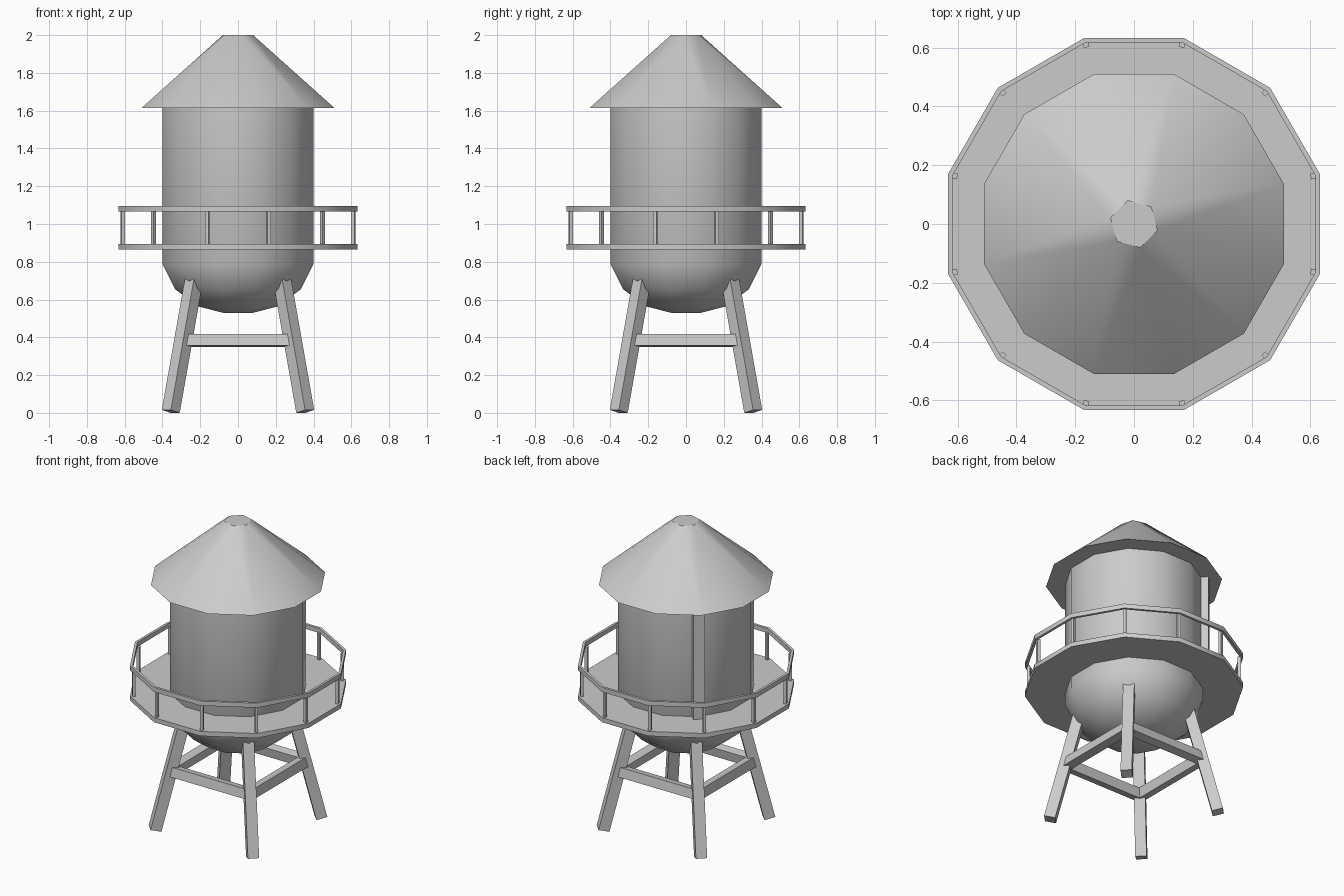
import bpy, bmesh, math
from mathutils import Vector, Matrix

if "Cube" in bpy.data.objects:
    bpy.data.objects.remove(bpy.data.objects["Cube"])

# Single flat grey paint
GREY = (0.6, 0.6, 0.6, 1)
paint = bpy.data.materials.new("grey_paint")
paint.use_nodes = True
paint.diffuse_color = GREY
paint.node_tree.nodes["Principled BSDF"].inputs["Base Color"].default_value = GREY

SIDES = 12
STEP = math.tau / SIDES
FLAT = math.cos(STEP / 2)  # flat-to-corner ratio


def finish(bm, name):
    bmesh.ops.recalc_face_normals(bm, faces=bm.faces)
    mesh = bpy.data.meshes.new(name)
    bm.to_mesh(mesh)
    bm.free()
    obj = bpy.data.objects.new(name, mesh)
    bpy.context.collection.objects.link(obj)
    mesh.materials.append(paint)
    bpy.ops.object.select_all(action="DESELECT")
    obj.select_set(True)
    bpy.context.view_layer.objects.active = obj
    bpy.ops.object.shade_smooth_by_angle(angle=math.radians(35))
    return obj


def ring(bm, apothem, z, first=0, skip=1):
    r = apothem / FLAT
    angles = [(k + 0.5) * STEP for k in range(first, SIDES, skip)]
    return [bm.verts.new((r * math.cos(a), r * math.sin(a), z)) for a in angles]


def lathe(name, profile, closed=False):
    """Twelve-sided body from (flat radius, height) points."""
    bm = bmesh.new()
    rings = [ring(bm, r, z) for r, z in profile]
    pairs = list(zip(rings, rings[1:]))
    if closed:
        pairs.append((rings[-1], rings[0]))
    else:
        bm.faces.new(rings[0])
        bm.faces.new(rings[-1])
    for a, b in pairs:
        for i in range(SIDES):
            j = (i + 1) % SIDES
            bm.faces.new((a[i], a[j], b[j], b[i]))
    return finish(bm, name)


def beam(name, start, end, side, width, depth):
    """Box from start to end; side is the direction its depth points to."""
    start, end = Vector(start), Vector(end)
    along = (end - start).normalized()
    out = Vector(side)
    out = (out - along * out.dot(along)).normalized()
    across = along.cross(out)
    frame = Matrix((out, across, along)).transposed().to_4x4()
    frame.translation = (start + end) / 2
    size = Matrix.Diagonal((depth, width, (end - start).length, 1))
    bm = bmesh.new()
    bmesh.ops.create_cube(bm, size=1, matrix=frame @ size)
    return finish(bm, name)


# Tank with rounded belly
lathe("tank", [(0.08, 0.53), (0.215, 0.565), (0.333, 0.655), (0.4, 0.79), (0.4, 1.615)])

# Roof: twelve-sided eave narrowing to a six-sided cap
bm = bmesh.new()
eave = ring(bm, 0.51, 1.615)
cap = ring(bm, 0.08, 2.0, first=1, skip=2)
bm.faces.new(eave)
bm.faces.new(cap)
for j, tip in enumerate(cap):
    a, b, c = (eave[(2 * j + n) % SIDES] for n in range(3))
    bm.faces.new((a, b, tip))
    bm.faces.new((b, c, tip))
    bm.faces.new((c, cap[(j + 1) % 6], tip))
finish(bm, "roof")

# Walkway and hand rail
lathe("walkway", [(0.38, 0.865), (0.633, 0.865), (0.633, 0.895), (0.38, 0.895)], closed=True)
lathe("hand_rail", [(0.617, 1.065), (0.633, 1.065), (0.633, 1.095), (0.617, 1.095)], closed=True)
for k in range(SIDES):
    a = (k + 0.5) * STEP
    d = Vector((math.cos(a), math.sin(a), 0))
    up = Vector((0, 0, 1))
    beam(f"rail_post_{k + 1}", d * 0.632 + up * 0.89, d * 0.632 + up * 1.07, d, 0.019, 0.019)

# Riser pipe on the tank wall
d = Vector((-1, 1, 0)).normalized()
beam("riser", d * 0.41 + Vector((0, 0, 0.88)), d * 0.41 + Vector((0, 0, 1.615)), d, 0.07, 0.08)

# Splayed legs with cross braces leaning at the same angle
corners = [(-1, -1), (1, -1), (1, 1), (-1, 1)]
names = ["front_right", "front_left", "back_left", "back_right"]
for i, (x, y) in enumerate(corners):
    foot = (x * 0.356, y * 0.356, 0.008)
    top = (x * 0.234, y * 0.234, 0.7)
    beam("leg_" + names[i], foot, top, (x, y, 0), 0.068, 0.068)
    nx, ny = corners[(i + 1) % 4]
    out = Vector((x + nx, y + ny, 0)).normalized() + Vector((0, 0, 0.176))
    beam(f"brace_{i + 1}", (x * 0.288, y * 0.288, 0.383), (nx * 0.288, ny * 0.288, 0.383),
         out, 0.062, 0.055)
